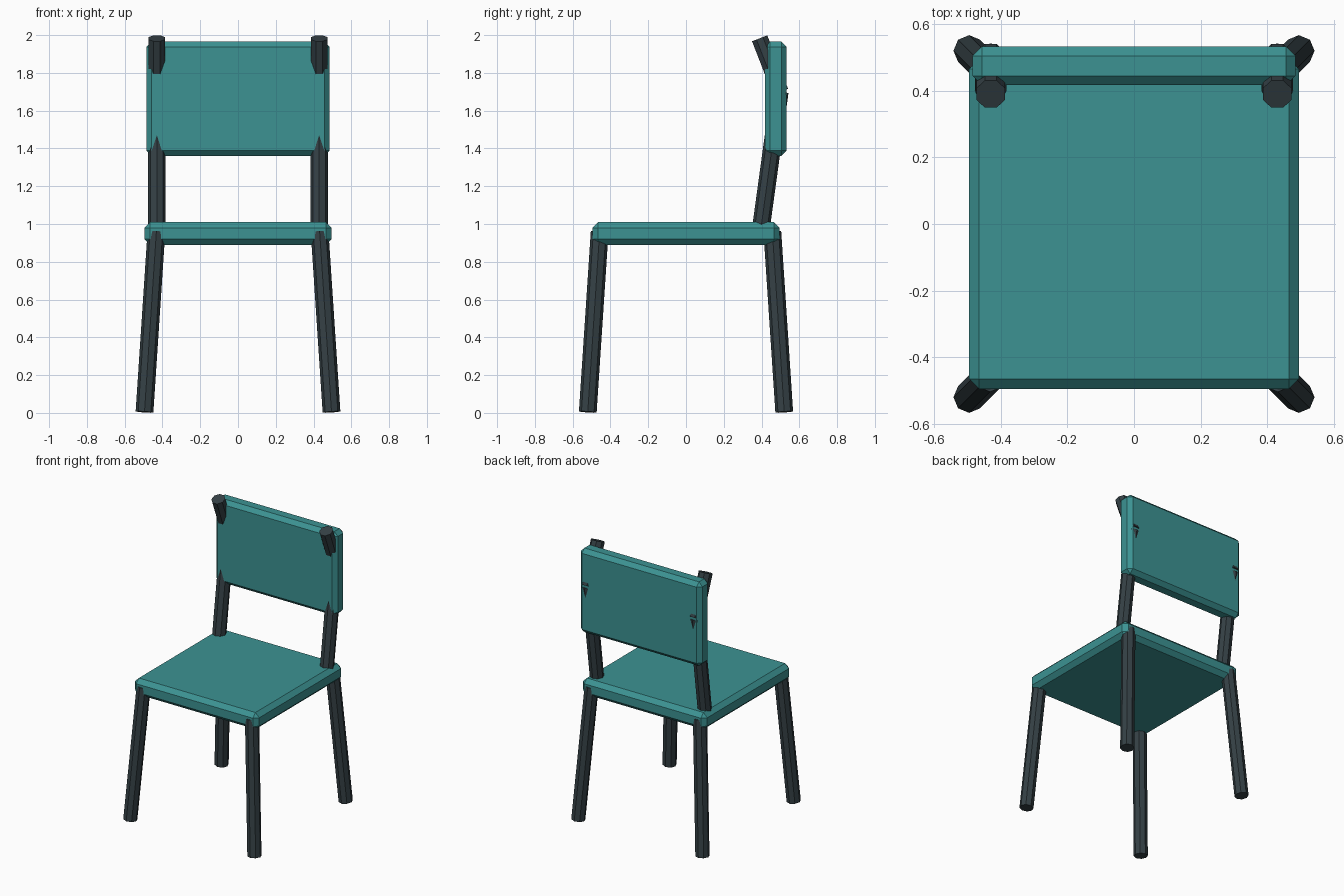
import bpy
import math
from mathutils import Matrix, Vector

cube = bpy.data.objects.get("Cube")
if cube:
    bpy.data.objects.remove(cube, do_unlink=True)


def make_material(name, rgb):
    mat = bpy.data.materials.new(name)
    mat.use_nodes = True
    mat.diffuse_color = (*rgb, 1)
    mat.node_tree.nodes["Principled BSDF"].inputs["Base Color"].default_value = (*rgb, 1)
    return mat


teal = make_material("teal", (0.045, 0.29, 0.29))
charcoal = make_material("charcoal", (0.035, 0.052, 0.06))


def panel(name, low, high, bevel):
    """Chamfered slab between two corners."""
    low, high = Vector(low), Vector(high)
    bpy.ops.mesh.primitive_cube_add(size=1, location=(low + high) / 2)
    obj = bpy.context.object
    obj.name = name
    obj.scale = high - low
    bpy.ops.object.transform_apply(location=False, rotation=False, scale=True)
    mod = obj.modifiers.new("chamfer", 'BEVEL')
    mod.width = bevel
    mod.segments = 1
    obj.data.materials.append(teal)


def rod(name, start, end, twist=0.0):
    """Eight-sided rod between two points."""
    start, end = Vector(start), Vector(end)
    axis = end - start
    bpy.ops.mesh.primitive_cylinder_add(vertices=8, radius=0.047, depth=axis.length)
    obj = bpy.context.object
    obj.name = name
    tilt = Vector((0, 0, 1)).rotation_difference(axis).to_matrix().to_4x4()
    spin = Matrix.Rotation(twist, 4, 'Z')
    obj.matrix_world = Matrix.Translation((start + end) / 2) @ tilt @ spin
    obj.data.materials.append(charcoal)


# Seat and backrest
panel("seat", (-0.495, -0.495, 0.89), (0.495, 0.495, 1.01), 0.03)
panel("backrest", (-0.485, 0.417, 1.36), (0.485, 0.533, 1.965), 0.028)

# Splayed legs and bent back posts, on both sides
for side, x in (("left", 1), ("right", -1)):
    for end, y in (("front", -1), ("back", 1)):
        rod(f"{end}_{side}_leg", (x * 0.495, y * 0.52, 0.005), (x * 0.432, y * 0.457, 0.96))
    rod(f"lower_{side}_post", (x * 0.43, 0.393, 0.95), (x * 0.43, 0.496, 1.7))
    rod(f"upper_{side}_post", (x * 0.43, 0.5, 1.7), (x * 0.43, 0.39, 1.983), math.pi / 8)
